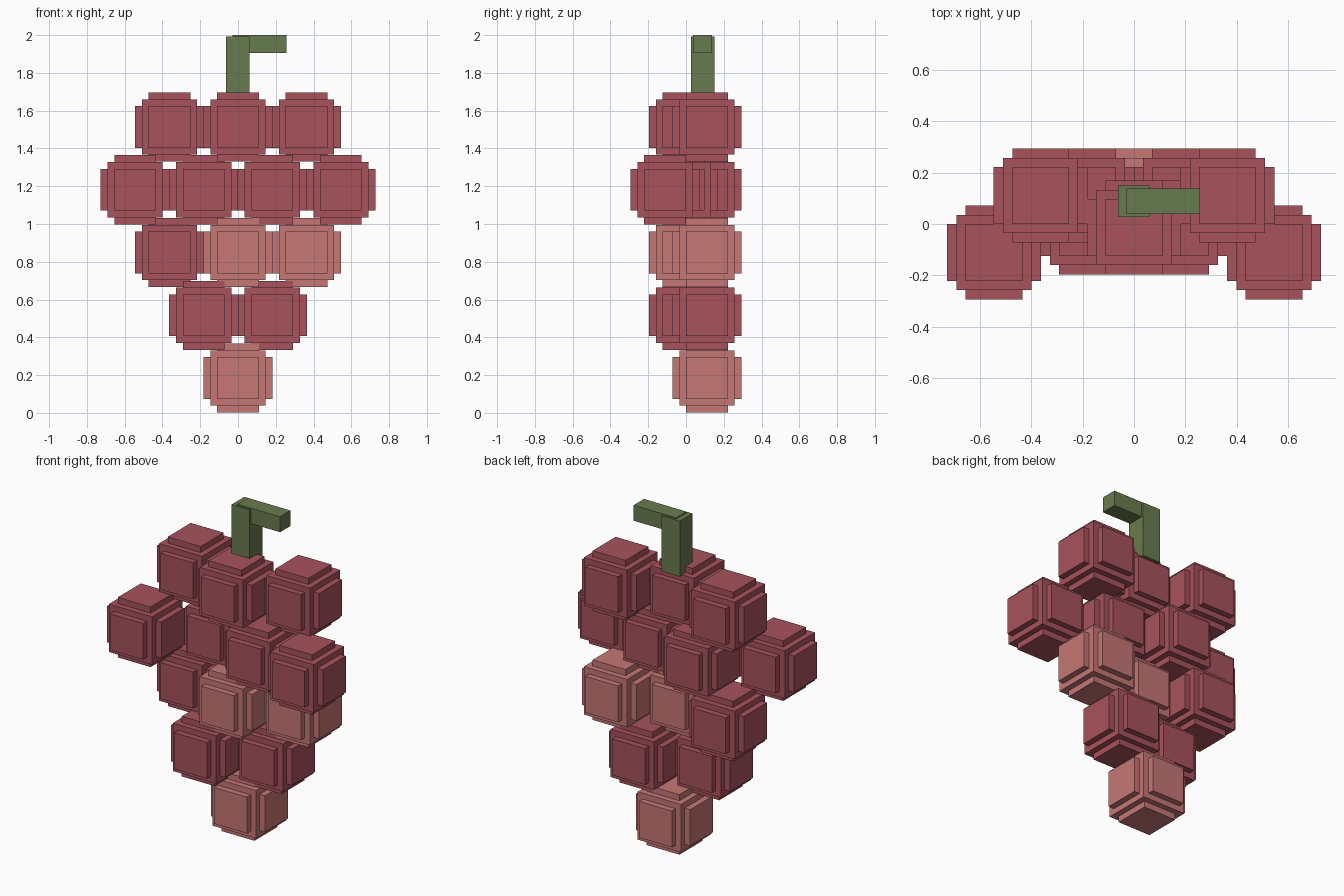
import bpy, bmesh

if "Cube" in bpy.data.objects:
    bpy.data.objects.remove(bpy.data.objects["Cube"])


def material(name, rgb):
    m = bpy.data.materials.new(name)
    m.diffuse_color = (*rgb, 1)
    m.use_nodes = True
    m.node_tree.nodes["Principled BSDF"].inputs["Base Color"].default_value = m.diffuse_color
    return m


dark_red = material("dark_red", (0.39, 0.085, 0.107))
light_red = material("light_red", (0.56, 0.185, 0.178))
green = material("stem_green", (0.141, 0.198, 0.077))


def add_object(name, mesh, mat, loc=(0, 0, 0)):
    ob = bpy.data.objects.new(name, mesh)
    ob.location = loc
    bpy.context.collection.objects.link(ob)
    if not mesh.materials:
        mesh.materials.append(mat)
    return ob


def grape_mesh(name, mat):
    """Cube with a raised square plate on each side."""
    bm = bmesh.new()
    bmesh.ops.create_cube(bm, size=0.292)
    sides = bm.faces[:]
    bmesh.ops.inset_individual(bm, faces=sides, thickness=0.05, depth=0)
    # raise each plate straight out
    for f in sides:
        normal = f.normal.copy()
        top = bmesh.ops.extrude_discrete_faces(bm, faces=[f])["faces"][0]
        bmesh.ops.translate(bm, vec=normal * 0.037, verts=top.verts[:])
    bmesh.ops.recalc_face_normals(bm, faces=bm.faces[:])
    mesh = bpy.data.meshes.new(name)
    bm.to_mesh(mesh)
    bm.free()
    mesh.materials.append(mat)
    return mesh


def box(name, lo, hi, mat):
    bm = bmesh.new()
    bmesh.ops.create_cube(bm, size=1)
    for v in bm.verts:
        v.co = [lo[i] if v.co[i] < 0 else hi[i] for i in range(3)]
    mesh = bpy.data.meshes.new(name)
    bm.to_mesh(mesh)
    bm.free()
    return add_object(name, mesh, mat)


dark = grape_mesh("dark_grape", dark_red)
light = grape_mesh("light_grape", light_red)

# Bunch rows from the bottom up: (depth, mesh) from left to right
BACK, MID, FRONT = 0.111, -0.014, -0.111
rows = [
    [(BACK, light)],
    [(MID, dark), (BACK, dark)],
    [(BACK, dark), (MID, light), (BACK, light)],
    [(FRONT, dark), (BACK, dark), (MID, dark), (FRONT, dark)],
    [(BACK, dark), (MID, dark), (BACK, dark)],
]
for r, row in enumerate(rows):
    for c, (y, mesh) in enumerate(row):
        x = (c - (len(row) - 1) / 2) * 0.363
        add_object(f"grape_{r + 1}_{c + 1}", mesh, None, (x, y, 0.184 + 0.3325 * r))

# Stem: upright post and side arm
box("stem_post", (-0.063, 0.027, 1.655), (0.06, 0.15, 1.993), green)
box("stem_arm", (-0.03, 0.038, 1.906), (0.257, 0.138, 2.0), green)
